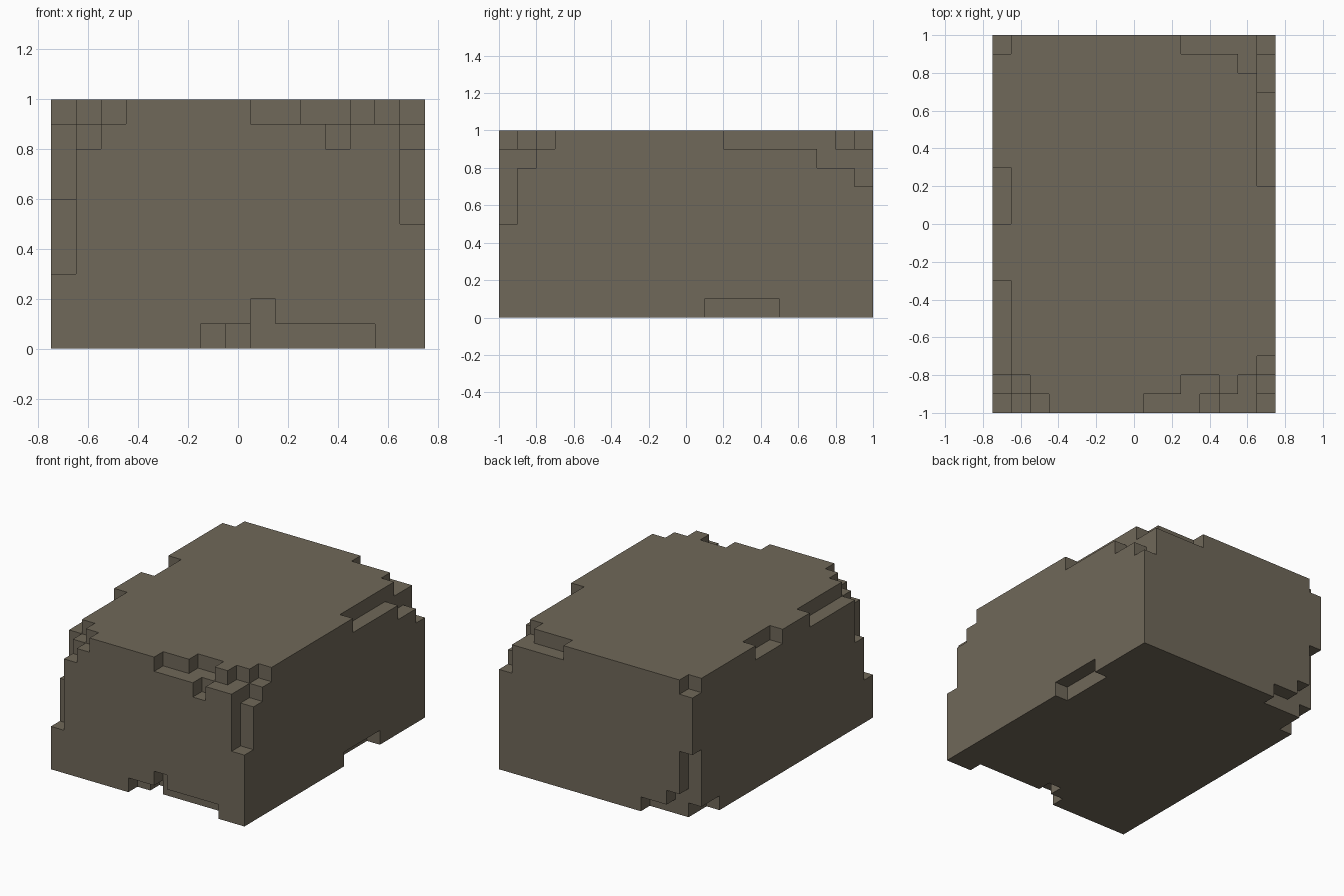
import bpy
import bmesh
from itertools import product
from mathutils import Vector

cube = bpy.data.objects.get("Cube")
if cube:
    bpy.data.objects.remove(cube, do_unlink=True)

CELL = 0.1
NX, NY, NZ = 15, 20, 10
LEFT, BACK = NX - 1, NY - 1      # last cell along x and y
TOP = NZ - 1

# Solid block of small cells
cells = set(product(range(NX), range(NY), range(NZ)))


def chip(x, y, z, nx=1, ny=1, nz=1):
    """Break a box of cells out of the block, starting at cell x, y, z."""
    cells.difference_update(
        product(range(x, x + nx), range(y, y + ny), range(z, z + nz)))


def chip_top(x, y, nx=1, ny=1, depth=1):
    chip(x, y, NZ - depth, nx, ny, depth)


# Front right upper corner
chip_top(0, 0, ny=7)
chip_top(0, 0, ny=2, depth=4)
chip_top(0, 0, depth=7)
chip_top(1, 0, ny=2)
chip_top(1, 0, depth=2)
chip_top(2, 0)

# Front left upper corner
chip_top(8, 0, nx=7)
chip_top(10, 1, nx=2)
chip_top(13, 1, nx=2)
chip_top(LEFT, 0, ny=3)
chip_top(LEFT, 0, ny=2, depth=2)
chip_top(LEFT, 0, depth=5)
chip_top(11, 0, depth=2)

# Back left upper corner
chip_top(LEFT, 12, ny=8)
chip_top(LEFT, 17, ny=3, depth=2)
chip_top(LEFT, BACK, depth=3)
chip_top(13, 18, ny=2)
chip_top(10, BACK, nx=3)

# Right upper edge
chip_top(0, BACK)
chip_top(0, 10, ny=3)

# Front lower edge
chip(6, 0, 0, nx=7)
chip(7, 1, 0)
chip(8, 0, 0, nz=2)

# Left lower edge
chip(LEFT, 11, 0, ny=4)

# Back right lower corner
chip(0, BACK, 0, nz=5)
chip(1, BACK, 0, nx=3)
chip(1, BACK, 0, nz=2)
chip(0, 17, 0, ny=2)

# Stone colour
stone = bpy.data.materials.new("grey_brown_stone")
stone.use_nodes = True
colour = (0.162, 0.138, 0.100, 1.0)
stone.diffuse_color = colour
shader = stone.node_tree.nodes["Principled BSDF"]
shader.inputs["Base Color"].default_value = colour
shader.inputs["Roughness"].default_value = 0.9

# Skin the exposed cell sides
bm = bmesh.new()
corners = {}


def corner(p):
    key = tuple(p)
    if key not in corners:
        corners[key] = bm.verts.new(
            ((p[0] - NX / 2) * CELL, (p[1] - NY / 2) * CELL, p[2] * CELL))
    return corners[key]


for cell in sorted(cells):
    for axis, side in product(range(3), (0, 1)):
        neighbour = list(cell)
        neighbour[axis] += 1 if side else -1
        if tuple(neighbour) in cells:
            continue
        loop = []
        for a, b in ((0, 0), (1, 0), (1, 1), (0, 1)):
            p = list(cell)
            p[axis] += side
            p[(axis + 1) % 3] += a
            p[(axis + 2) % 3] += b
            loop.append(corner(p))
        bm.faces.new(loop if side else loop[::-1])

# Merge the flat areas into clean faces
bmesh.ops.dissolve_limit(bm, angle_limit=0.01, verts=bm.verts[:], edges=bm.edges[:])

mesh = bpy.data.meshes.new("chipped_block")
bm.to_mesh(mesh)
bm.free()
mesh.materials.append(stone)
block = bpy.data.objects.new("chipped_block", mesh)
bpy.context.collection.objects.link(block)
